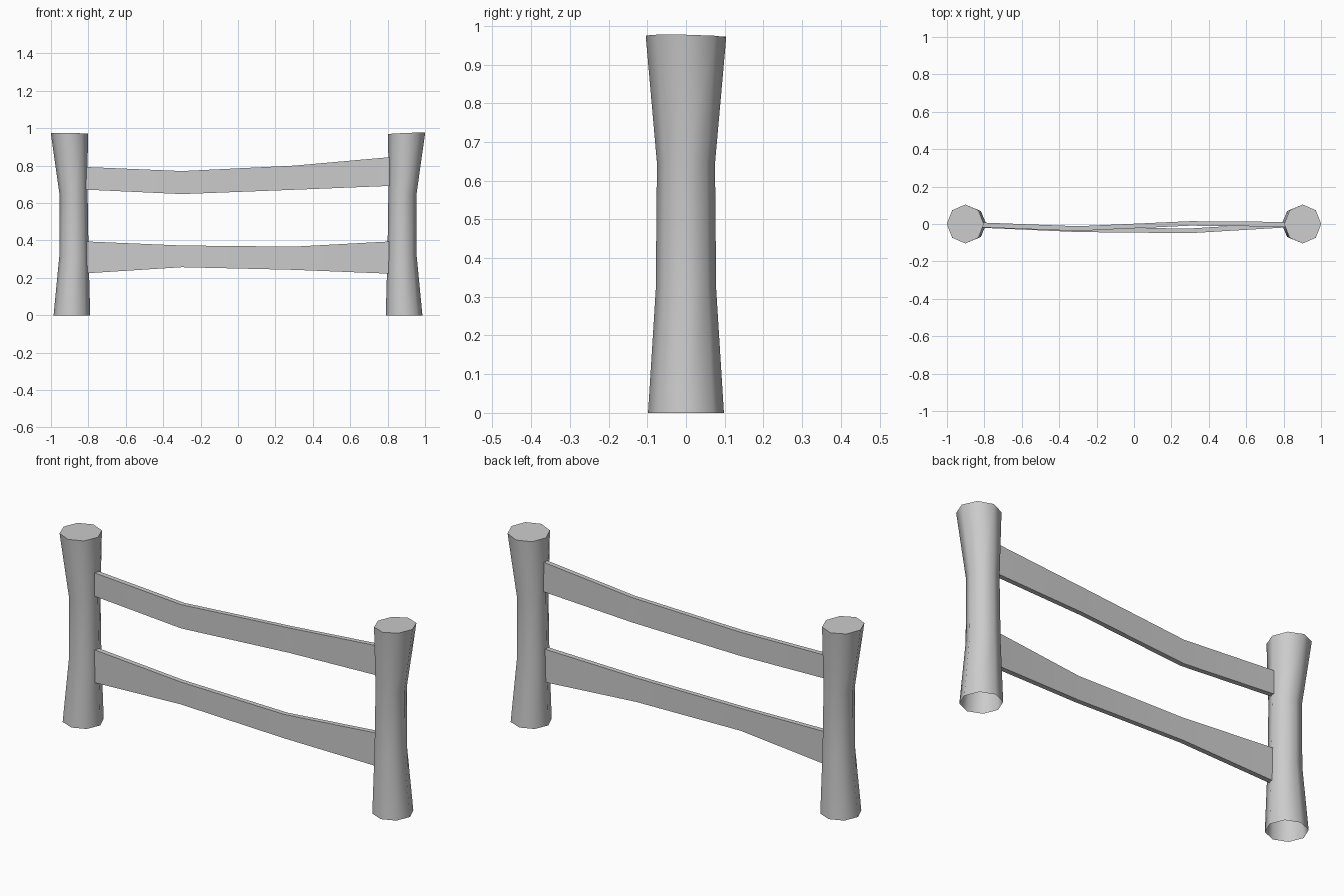
import bpy, bmesh
from math import sin, cos, pi, radians

if "Cube" in bpy.data.objects:
    bpy.data.objects.remove(bpy.data.objects["Cube"])


def loft(name, rings, cap_start=True):
    """Skin a row of equal-sized vertex rings into one object."""
    bm = bmesh.new()
    loops = [[bm.verts.new(p) for p in ring] for ring in rings]
    n = len(loops[0])
    for a, b in zip(loops, loops[1:]):
        for i in range(n):
            j = (i + 1) % n
            bm.faces.new((a[i], a[j], b[j], b[i]))
    bm.faces.new(loops[-1])
    if cap_start:
        bm.faces.new(loops[0][::-1])
    bmesh.ops.recalc_face_normals(bm, faces=bm.faces)
    mesh = bpy.data.meshes.new(name)
    bm.to_mesh(mesh)
    bm.free()
    obj = bpy.data.objects.new(name, mesh)
    bpy.context.collection.objects.link(obj)
    bpy.ops.object.select_all(action='DESELECT')
    obj.select_set(True)
    bpy.context.view_layer.objects.active = obj
    bpy.ops.object.shade_smooth_by_angle(angle=radians(50))
    return obj


# Posts: waisted octagons, open underneath; (z, centre offset, radius)
post_profile = [(0, 0.888, 0.098), (0.32, 0.877, 0.078),
                (0.645, 0.879, 0.075), (0.973, 0.902, 0.099)]


def post(name, side, tilt_x, tilt_y):
    rings = []
    for z, cx, r in post_profile:
        top = z > 0.9
        ry = 0.104 if top else r
        ring = []
        for k in range(8):
            c, s = cos(k * pi / 4), sin(k * pi / 4)
            dz = tilt_x * c + tilt_y * s if top else 0
            ring.append((side * cx + r * c, ry * s, z + dz))
        rings.append(ring)
    return loft(name, rings, cap_start=False)


post("left_post", -1, -0.001, -0.001)
post("right_post", 1, 0.004, -0.002)


# Rails: thin warped planks; (x, front y, back y, bottom z, top z)
def rail(name, stations):
    loft(name, [[(x, y0, z0), (x, y1, z0), (x, y1, z1), (x, y0, z1)]
                for x, y0, y1, z0, z1 in stations])


rail("upper_rail", [(-0.82, -0.018, 0.008, 0.672, 0.793),
                    (-0.30, -0.037, -0.012, 0.648, 0.771),
                    (0.30, -0.009, 0.015, 0.671, 0.800),
                    (0.82, -0.014, 0.011, 0.692, 0.846)])
rail("lower_rail", [(-0.82, -0.020, 0.006, 0.224, 0.395),
                    (-0.30, -0.043, -0.018, 0.257, 0.373),
                    (0.30, -0.049, -0.024, 0.243, 0.367),
                    (0.82, -0.018, 0.008, 0.222, 0.395)])
